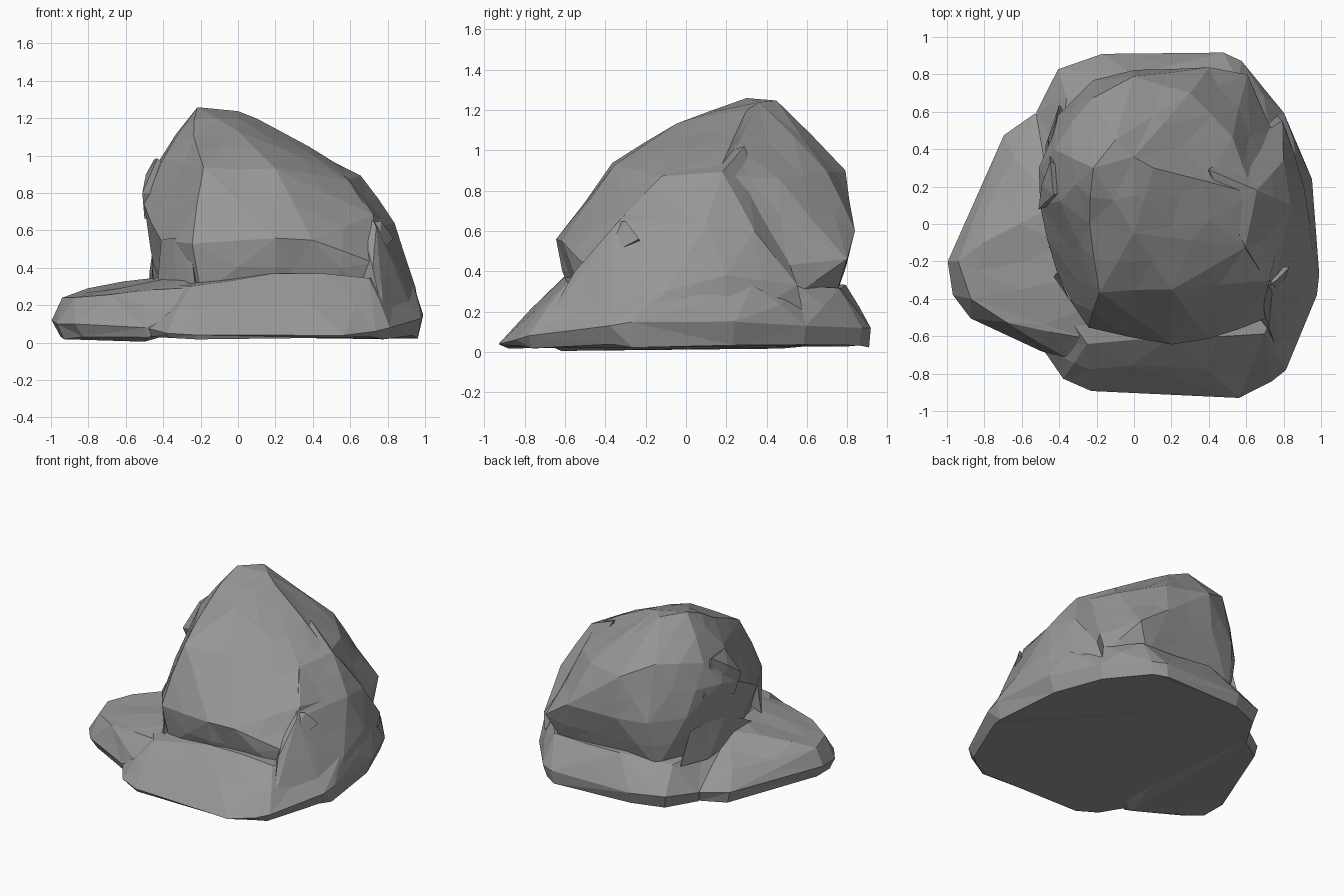
import bpy, bmesh, random

if "Cube" in bpy.data.objects:
    bpy.data.objects.remove(bpy.data.objects["Cube"])

random.seed(7)


def chiselled_hull(name, points, rough=0.014):
    """Convex block from key points; long edges are split and nudged into facets."""
    bm = bmesh.new()
    for p in points:
        bm.verts.new(p)
    res = bmesh.ops.convex_hull(bm, input=bm.verts[:])
    extra = set(res["geom_interior"]) | set(res["geom_unused"])
    bmesh.ops.delete(bm, geom=[g for g in extra if isinstance(g, bmesh.types.BMVert)],
                     context='VERTS')
    bmesh.ops.recalc_face_normals(bm, faces=bm.faces[:])
    old = set(bm.verts)
    long_edges = [e for e in bm.edges if e.calc_length() > 0.3
                  and max(v.co.z for v in e.verts) > 0.16]
    bmesh.ops.subdivide_edges(bm, edges=long_edges, cuts=1)
    bmesh.ops.triangulate(bm, faces=bm.faces[:])
    bm.normal_update()
    moves = [(v, v.normal * random.uniform(-rough * 0.8, rough))
             for v in bm.verts if v not in old]
    for v, d in moves:
        v.co += d
    mesh = bpy.data.meshes.new(name)
    bm.to_mesh(mesh)
    bm.free()
    obj = bpy.data.objects.new(name, mesh)
    bpy.context.collection.objects.link(obj)
    return obj


def underside(rim, z=.03):
    return [(x * .955, y * .975, z) for x, y, _ in rim]


# Main foot: outer rim, inset underside and the ledge on top
main_rim = [(-.38, -.83, .05), (-.23, -.9, .04), (.56, -.925, .04), (.74, -.85, .06),
            (.81, -.78, .08), (.98, -.38, .13), (1, -.27, .15), (.95, .24, .15),
            (.81, .6, .13), (.68, .73, .12), (.58, .88, .12), (.48, .925, .12),
            (-.17, .91, .12), (-.4, .82, .12), (-.53, .6, .1), (-.5, -.66, .08)]
main_top = [(-.25, -.64, .3), (.2, -.61, .38), (.45, -.62, .34), (.7, -.59, .35),
            (.93, -.1, .32), (.87, .33, .33), (.56, .76, .32), (0, .79, .33),
            (-.36, .67, .29), (-.45, .1, .34), (-.45, -.35, .3)]
foot = chiselled_hull("boulder", main_rim + underside(main_rim) + main_top)

# Left lobe of the foot
lobe_rim = [(-1, -.2, .12), (-.97, -.38, .1), (-.87, -.5, .1), (-.5, -.69, .08),
            (-.53, .59, .1), (-.7, .48, .1), (-.96, -.12, .12)]
lobe_top = [(-.94, -.2, .24), (-.87, -.4, .24), (-.8, -.1, .28), (-.68, -.52, .25),
            (-.64, .36, .2), (-.48, -.54, .29), (-.42, .1, .35), (-.36, -.3, .35)]
lobe_core = [(-.2, -.5, .1), (-.2, .5, .1), (-.22, -.62, .3), (-.2, .4, .25),
             (-.32, -.74, .15), (-.5, -.62, .0)]
lobe = chiselled_hull("left_lobe", lobe_rim + underside(lobe_rim, .025) + lobe_top + lobe_core)

# Upper mass: overhanging front lip, steep left and back, sloping right
roots = [(-.42, 0, .25), (-.36, .5, .25), (-.25, .7, .25), (.5, .74, .25),
         (.74, .5, .25), (.82, 0, .25), (.7, -.48, .25), (.2, -.56, .25), (-.2, -.53, .25)]
lip = [(-.25, -.56, .53), (.2, -.65, .56), (.4, -.62, .55), (.72, -.5, .43)]
left = [(-.51, .1, .74), (-.5, .3, .8), (-.41, -.25, .55), (-.43, .4, .97),
        (-.4, .12, .99), (-.41, .58, .62)]
back = [(-.22, .77, .6), (0, .83, .6), (.4, .83, .6), (.6, .79, .46),
        (0, .79, .9), (.3, .7, .89), (-.22, .68, 1.01)]
crown = [(-.22, .3, 1.265), (0, .36, 1.24), (-.1, .45, 1.25), (.1, .3, 1.19),
         (-.24, 0, 1.11), (0, -.05, 1.14), (-.18, -.36, .93), (.2, -.35, .93),
         (.4, .25, 1.02), (.4, .02, 1.0), (.65, .16, .89), (.6, -.12, .86), (.52, .46, .85)]
right = [(.8, .1, .64), (.72, -.3, .68), (.73, -.38, .55), (.74, .5, .43)]
upper = chiselled_hull("upper_mass", roots + lip + left + back + crown + right, 0.011)

# Right flank running from the shoulder down into the rim
flank = chiselled_hull("right_flank", [
    (.84, .1, .64), (.8, .34, .6), (.655, .18, .89), (.595, -.12, .87), (.74, -.36, .62),
    (.72, -.55, .4), (.79, -.75, .07), (.95, -.36, .12), (.98, -.25, .14), (.92, .22, .13),
    (.95, -.1, .3), (.91, .2, .38), (.79, .55, .33), (.74, .6, .1), (.4, .29, 1.02),
    (.4, -.2, .2)], 0.006)

# Small broken pieces: right chip, front-left spur, left ridge and its root
pieces = [
    chiselled_hull("right_chip", [(.66, -.4, .5), (.7, -.34, .65), (.76, -.3, .64),
                                  (.82, -.24, .56), (.75, -.44, .45), (.6, -.2, .5)]),
    chiselled_hull("front_spur", [(-.43, -.28, .33), (-.41, -.26, .55), (-.34, -.4, .55),
                                  (-.23, -.55, .3), (-.25, -.5, .5), (-.2, -.2, .5)]),
    chiselled_hull("left_ridge", [(-.43, .16, .98), (-.45, .34, .99), (-.51, .08, .8),
                                  (-.5, .14, .66), (-.46, .46, .72), (-.2, .2, .8)]),
    chiselled_hull("left_root", [(-.45, -.2, .3), (-.48, .42, .26), (-.4, .63, .28),
                                 (-.42, .55, .52), (-.46, .2, .5), (-.2, .3, .3)]),
]

# Fuse everything into one boulder
parts = [lobe, upper, flank] + pieces
for part in parts:
    mod = foot.modifiers.new("fuse", 'BOOLEAN')
    mod.operation = 'UNION'
    mod.solver = 'EXACT'
    mod.object = part
    part.hide_render = True
bpy.context.view_layer.update()
fused = bpy.data.meshes.new_from_object(
    foot.evaluated_get(bpy.context.evaluated_depsgraph_get()))
foot.modifiers.clear()
foot.data = fused
for part in parts:
    bpy.data.objects.remove(part)

# Dark grey stone
stone = bpy.data.materials.new("dark_stone")
stone.diffuse_color = (0.31, 0.31, 0.31, 1)
stone.use_nodes = True
stone.node_tree.nodes["Principled BSDF"].inputs["Base Color"].default_value = stone.diffuse_color
fused.materials.clear()
fused.materials.append(stone)
